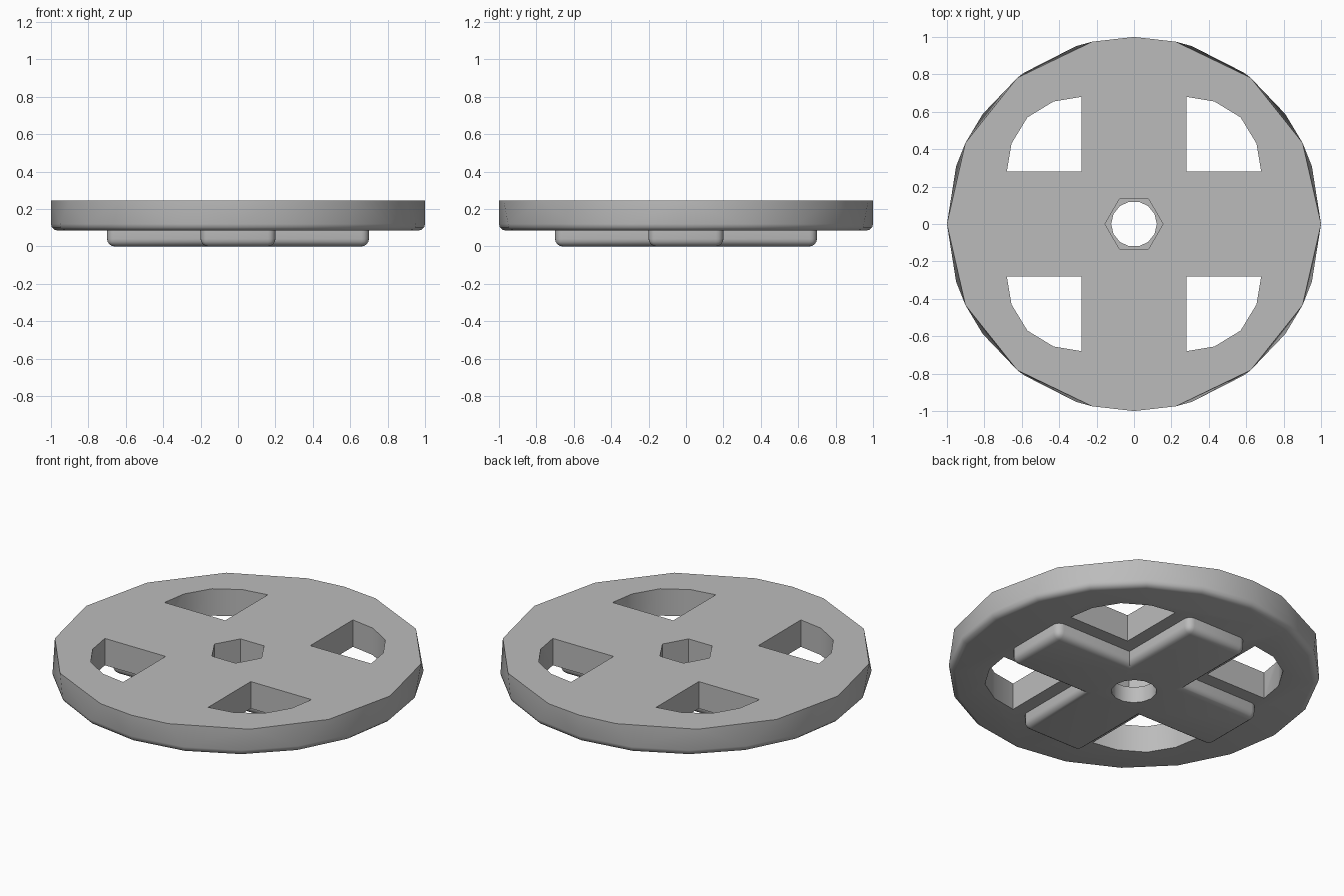
import bpy, bmesh, math

if "Cube" in bpy.data.objects:
    bpy.data.objects.remove(bpy.data.objects["Cube"])

TOP, BASE = 0.245, 0.085

grey = bpy.data.materials.new("plain_grey")
grey.use_nodes = True
grey.diffuse_color = (0.5, 0.5, 0.5, 1)
grey.node_tree.nodes["Principled BSDF"].inputs["Base Color"].default_value = (0.5, 0.5, 0.5, 1)


def make_object(name, bm):
    mesh = bpy.data.meshes.new(name)
    bmesh.ops.recalc_face_normals(bm, faces=bm.faces)
    bm.to_mesh(mesh)
    bm.free()
    mesh.materials.append(grey)
    ob = bpy.data.objects.new(name, mesh)
    bpy.context.collection.objects.link(ob)
    return ob


def ring(n, r):
    return [(r * math.cos(2 * math.pi * i / n), r * math.sin(2 * math.pi * i / n)) for i in range(n)]


def prism(bm, outline, z0, z1):
    low = bm.faces.new([bm.verts.new((x, y, z0)) for x, y in outline])
    up = bmesh.ops.extrude_face_region(bm, geom=[low], use_keep_orig=True)["geom"]
    bmesh.ops.translate(bm, verts=[g for g in up if isinstance(g, bmesh.types.BMVert)], vec=(0, 0, z1 - z0))


def cut(target, tool):
    mod = target.modifiers.new(tool.name, 'BOOLEAN')
    mod.operation, mod.solver, mod.object = 'DIFFERENCE', 'EXACT', tool
    bpy.context.view_layer.objects.active = target
    bpy.ops.object.modifier_apply(modifier=mod.name)


def smooth(ob):
    bpy.ops.object.select_all(action='DESELECT')
    ob.select_set(True)
    bpy.context.view_layer.objects.active = ob
    bpy.ops.object.shade_smooth_by_angle(angle=math.radians(35))


# Disc: coarse top rim joined to a finer lower rim with a rounded bottom edge
bm = bmesh.new()
for x, y in ring(14, 1) + [(0, 1), (0, -1)]:
    bm.verts.new((x, y, TOP))
fillet = 0.035
for k in range(4):
    a = k * math.pi / 6
    r, z = 1 - fillet + fillet * math.cos(a), BASE + fillet - fillet * math.sin(a)
    for x, y in ring(20, r):
        bm.verts.new((x, y, z))
bmesh.ops.convex_hull(bm, input=bm.verts)
bmesh.ops.dissolve_limit(bm, angle_limit=0.01, verts=bm.verts, edges=bm.edges)
disc = make_object("disc", bm)

# Cross-shaped boss underneath, with rounded tips and lower edges
W, L = 0.2, 0.7
quarter = [(L, -W), (L, W), (W, W)]
outline = []
for k in range(4):
    for x, y in quarter:
        outline.append((x, y))
    quarter = [(-y, x) for x, y in quarter]
bm = bmesh.new()
prism(bm, outline, 0, BASE + 0.005)
edges = []
for e in bm.edges:
    a, b = e.verts
    tip = max(abs(a.co.x), abs(a.co.y)) > W + 0.1
    if max(a.co.z, b.co.z) < 0.001 or (abs(a.co.z - b.co.z) > 0.01 and tip):
        edges.append(e)
bmesh.ops.bevel(bm, geom=edges, offset=0.04, segments=4, profile=0.5, affect='EDGES')
boss = make_object("cross_boss", bm)

# Four windows between the spokes
window = [(0.28, 0.28), (0.68, 0.28), (0.655, 0.43), (0.57, 0.57), (0.43, 0.655), (0.28, 0.68)]
bm = bmesh.new()
for sx in (1, -1):
    for sy in (1, -1):
        prism(bm, [(sx * x, sy * y) for x, y in window], -0.1, 0.4)
windows = make_object("window_cutter", bm)

# Hexagonal pocket above a round centre hole
bm = bmesh.new()
prism(bm, ring(6, 0.155), 0.095, 0.4)
pocket = make_object("hex_cutter", bm)
bm = bmesh.new()
prism(bm, ring(14, 0.122), -0.1, 0.4)
hole = make_object("hole_cutter", bm)

for tool in (windows, pocket, hole):
    cut(disc, tool)
cut(boss, hole)
for tool in (windows, pocket, hole):
    bpy.data.objects.remove(tool)
for part in (disc, boss):
    smooth(part)
